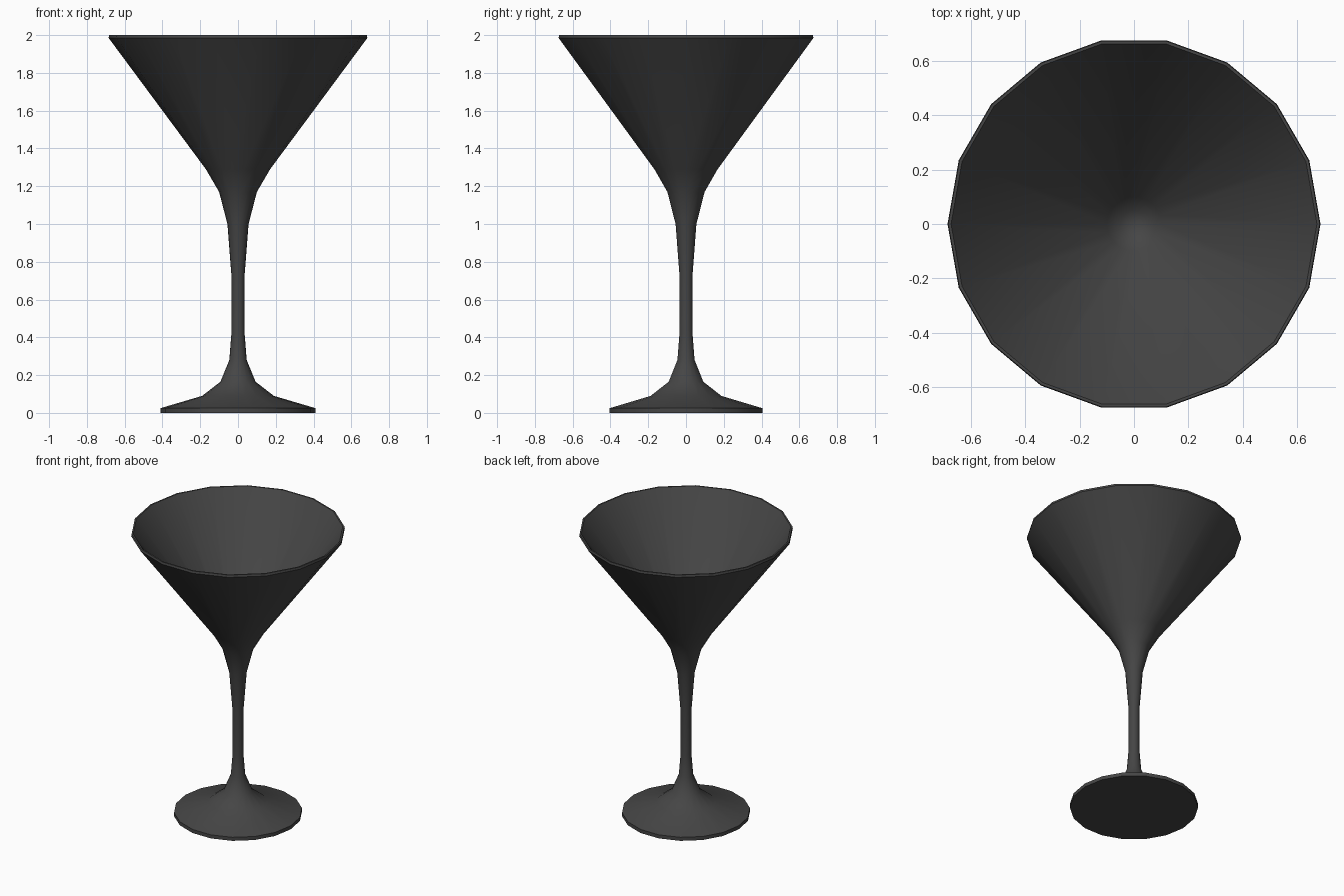
import bpy
import bmesh
from math import radians, cos, sin, tau

cube = bpy.data.objects.get("Cube")
if cube:
    bpy.data.objects.remove(cube, do_unlink=True)

SIDES = 18

dark = bpy.data.materials.new("dark_charcoal")
dark.use_nodes = True
COLOUR = (0.06, 0.06, 0.06, 1)
dark.diffuse_color = COLOUR
dark.node_tree.nodes["Principled BSDF"].inputs["Base Color"].default_value = COLOUR


def lathe(name, profile):
    """Revolve (radius, height) points around z; radius 0 makes a pole."""
    bm = bmesh.new()
    rings = []
    for r, z in profile:
        if r == 0:
            rings.append([bm.verts.new((0, 0, z))] * SIDES)
        else:
            rings.append([bm.verts.new((r * cos(tau * i / SIDES), r * sin(tau * i / SIDES), z))
                          for i in range(SIDES)])
    for low, high in zip(rings, rings[1:]):
        for i in range(SIDES):
            j = (i + 1) % SIDES
            corners = list(dict.fromkeys((low[i], low[j], high[j], high[i])))
            bm.faces.new(corners)
    bmesh.ops.recalc_face_normals(bm, faces=bm.faces)
    mesh = bpy.data.meshes.new(name)
    bm.to_mesh(mesh)
    bm.free()
    mesh.materials.append(dark)
    obj = bpy.data.objects.new(name, mesh)
    bpy.context.collection.objects.link(obj)
    bpy.ops.object.select_all(action="DESELECT")
    obj.select_set(True)
    bpy.context.view_layer.objects.active = obj
    bpy.ops.object.shade_smooth_by_angle(angle=radians(40))
    return obj


# Foot, stem and the outside of the bowl, then over the rim and down the inside
foot = [(0, 0), (0.41, 0), (0.41, 0.025), (0.19, 0.09), (0.093, 0.165)]
stem = [(0.046, 0.28), (0.035, 0.42), (0.035, 0.73), (0.056, 1.0), (0.10, 1.17)]
bowl_outside = [(0.17, 1.29), (0.685, 1.985)]
rim = [(0.682, 2.0), (0.672, 2.0)]
bowl_inside = [(0.10, 1.235), (0.05, 1.195), (0, 1.18)]
lathe("cocktail_glass", foot + stem + bowl_outside + rim + bowl_inside)
